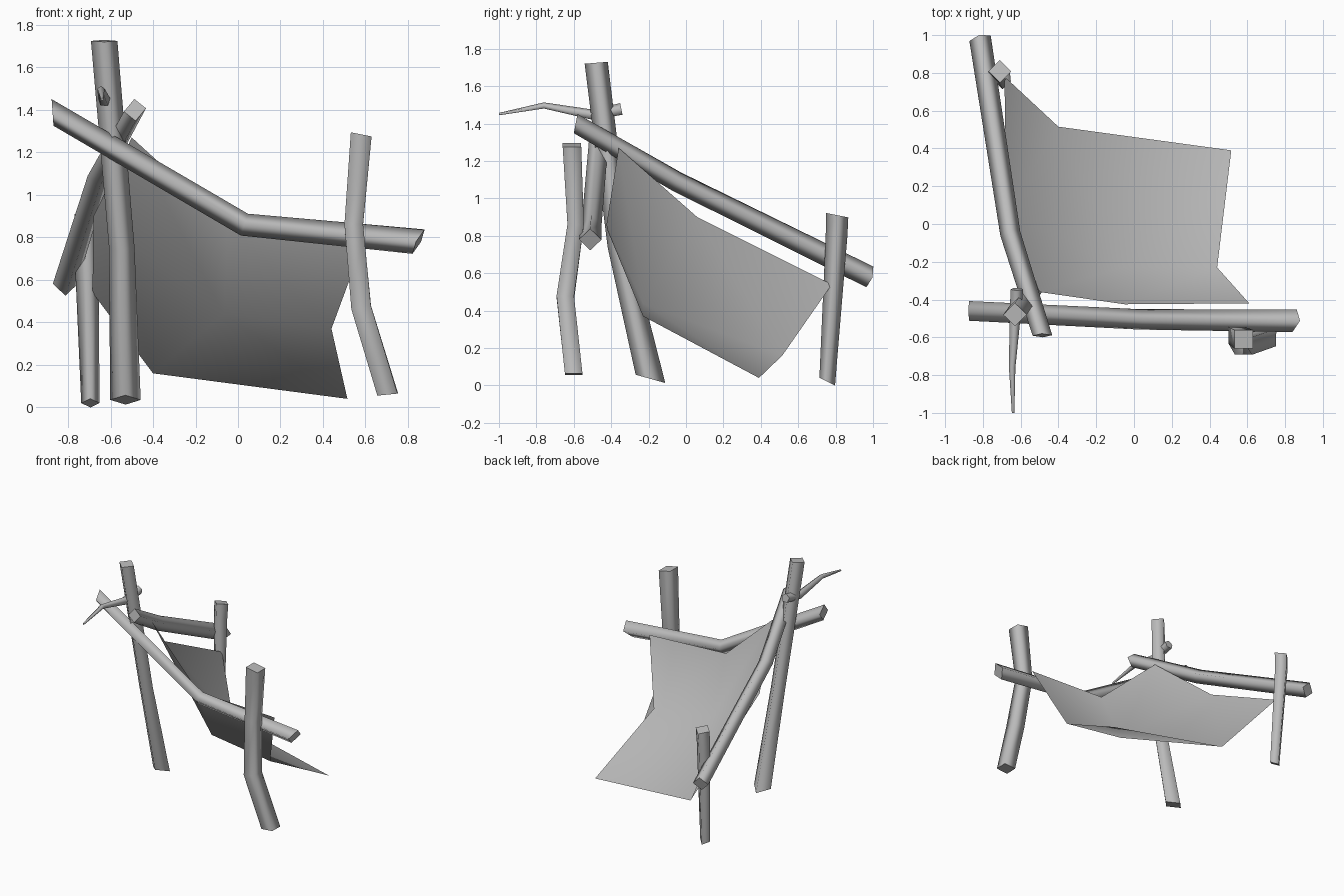
import bpy, bmesh, math
from mathutils import Vector

cube = bpy.data.objects.get("Cube")
if cube:
    bpy.data.objects.remove(cube, do_unlink=True)

grey = bpy.data.materials.new("plain grey")
grey.use_nodes = True
COLOUR = (0.5, 0.5, 0.5, 1)
grey.diffuse_color = COLOUR
grey.node_tree.nodes["Principled BSDF"].inputs["Base Color"].default_value = COLOUR


def finish(bm, name):
    mesh = bpy.data.meshes.new(name)
    bm.to_mesh(mesh)
    bm.free()
    mesh.materials.append(grey)
    obj = bpy.data.objects.new(name, mesh)
    bpy.context.collection.objects.link(obj)


def log(name, stations, corner, start_cut, end_cut, sides=4):
    """Crooked pole through (x, y, z, radius) stations.
    'corner' aims one long edge; the cuts are the normals of the sawn ends."""
    bm = bmesh.new()
    pts = [Vector(s[:3]) for s in stations]
    last = len(pts) - 1
    rings = []
    for i, p in enumerate(pts):
        ahead = pts[min(i + 1, last)] - p
        behind = p - pts[max(i - 1, 0)]
        axis = (ahead.normalized() + behind.normalized()).normalized()
        cut = Vector({0: start_cut, last: end_cut}.get(i, axis))
        u = Vector(corner)
        u = (u - axis * u.dot(axis)).normalized()
        v = axis.cross(u)
        ring = []
        for k in range(sides):
            a = math.tau * k / sides
            offset = (u * math.cos(a) + v * math.sin(a)) * stations[i][3]
            # slide the corner along the pole onto the sawn plane
            offset -= axis * (offset.dot(cut) / axis.dot(cut))
            ring.append(bm.verts.new(p + offset))
        rings.append(ring)
    for low, high in zip(rings, rings[1:]):
        for k in range(sides):
            n = (k + 1) % sides
            bm.faces.new((low[k], low[n], high[n], high[k])).smooth = True
    # flat sawn ends
    bm.faces.new(rings[0][::-1])
    bm.faces.new(rings[-1])
    for ring in (rings[0], rings[-1]):
        for k in range(sides):
            bm.edges.get((ring[k], ring[(k + 1) % sides])).smooth = False
    finish(bm, name)


# upright posts
log("tall_post", [(-0.53, -0.19, 0.035, 0.072), (-0.547, -0.36, 0.75, 0.06),
                  (-0.63, -0.48, 1.725, 0.062)],
    (0, -1, 0), (0, 0.28, 1), (0, -0.08, 1))
log("front_post", [(0.705, -0.6, 0.06, 0.066), (0.58, -0.645, 0.47, 0.066),
                   (0.545, -0.59, 0.86, 0.062), (0.58, -0.61, 1.285, 0.07)],
    (1, -1, 0), (-0.1, 0, 1), (0.2, 0, 1))
log("back_post", [(-0.695, 0.755, 0.02, 0.043), (-0.715, 0.805, 0.8, 0.058),
                  (-0.71, 0.808, 0.91, 0.06)],
    (0, -1, 0), (0, 0.5, 1), (0, 0.2, 1))

# cross beams
log("front_beam", [(-0.873, -0.46, 1.388, 0.052), (0.03, -0.505, 0.86, 0.054),
                   (0.85, -0.512, 0.78, 0.06)],
    (0, 0, -1), (1, 0, 0.07), (1, -0.2, -0.5))
log("side_beam", [(-0.485, -0.59, 1.4, 0.05), (-0.655, -0.05, 1.09, 0.054),
                  (-0.815, 0.983, 0.58, 0.058)],
    (0, 0, -1), (0, 1, -0.19), (-0.27, 1, -0.35))

# twig through the tall post
log("twig", [(-0.64, -1.0, 1.45, 0.007), (-0.645, -0.76, 1.495, 0.018),
             (-0.63, -0.5, 1.445, 0.03), (-0.62, -0.345, 1.475, 0.035)],
    (0, 0, 1), (0, 1, 0), (0, 1, 0.2), 5)

# sagging cloth: four panels meeting at the low middle point
bm = bmesh.new()
grid = [[bm.verts.new(p) for p in row] for row in (
    ((-0.5, -0.36, 1.27), (-0.05, -0.425, 0.86), (0.61, -0.42, 0.83)),
    ((-0.68, 0.06, 0.9), (-0.066, -0.23, 0.44), (0.44, -0.23, 0.37)),
    ((-0.685, 0.78, 0.54), (-0.4, 0.515, 0.16), (0.515, 0.39, 0.04)))]
for i in range(2):
    for j in range(2):
        bm.faces.new((grid[i][j], grid[i + 1][j], grid[i + 1][j + 1], grid[i][j + 1])).smooth = True
finish(bm, "cloth")
